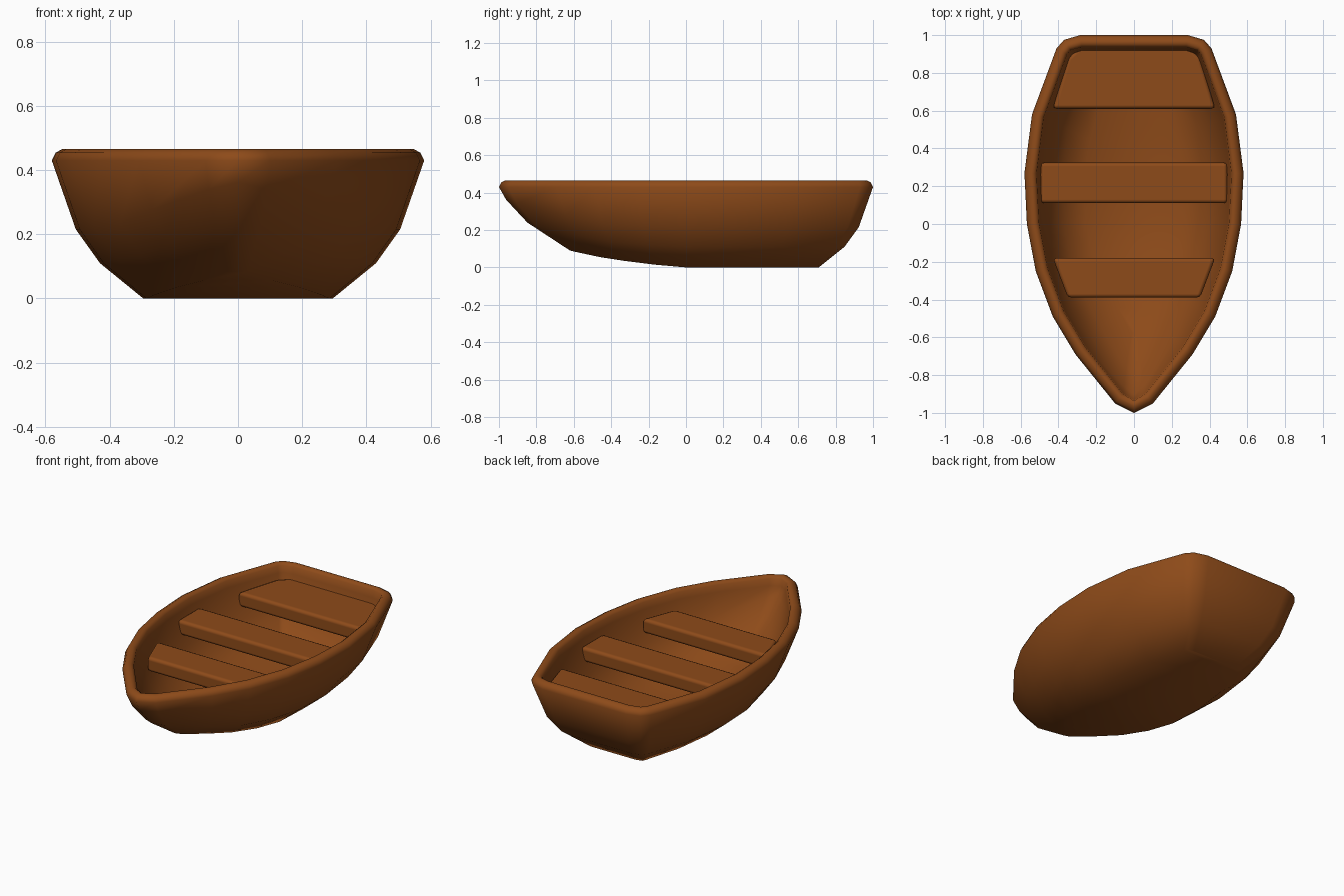
import bpy, bmesh
from mathutils import Vector

if "Cube" in bpy.data.objects:
    bpy.data.objects.remove(bpy.data.objects["Cube"])

wood = bpy.data.materials.new("brown_wood")
wood.diffuse_color = (0.27, 0.07, 0.01, 1)
wood.use_nodes = True
wood.node_tree.nodes["Principled BSDF"].inputs["Base Color"].default_value = wood.diffuse_color


def finish(bm, name):
    bmesh.ops.remove_doubles(bm, verts=bm.verts, dist=0.0005)
    bmesh.ops.recalc_face_normals(bm, faces=bm.faces)
    mesh = bpy.data.meshes.new(name)
    bm.to_mesh(mesh)
    bm.free()
    mesh.materials.append(wood)
    for p in mesh.polygons:
        p.use_smooth = True
    obj = bpy.data.objects.new(name, mesh)
    bpy.context.collection.objects.link(obj)
    return obj


# Half plan from bow to stern: gunwale (x, y), bottom edge (x, y, z), bow rake weight
PLAN = [
    (0, -1.00, 0, -.62, .09, 1), (.10, -.95, .03, -.60, .085, .8),
    (.31, -.69, .11, -.46, .055, .3), (.43, -.49, .19, -.33, .035, 0),
    (.52, -.25, .25, -.17, .015, 0), (.567, 0, .285, 0, 0, 0),
    (.58, .27, .295, .22, 0, 0), (.54, .58, .265, .45, 0, 0),
    (.41, .93, .20, .68, 0, 0), (.37, .975, .19, .70, 0, 0),
    (.285, 1.0, .15, .71, 0, 0)]
RIM_Z, TOP_Z = .43, .465
SIDE = [(0, 1), (.263, .5), (.526, .256), (1, 0)]     # inward and height fractions
BOW = [(0, 1), (.1, .8), (.4, .44), (1, 0)]


def column(i):
    """One rib of the hull: outside bottom, over the rim, to inside bottom."""
    rx, ry, bx, by, bz, w = PLAN[i]
    rim, low = Vector((rx, ry, RIM_Z)), Vector((bx, by, bz))
    a = PLAN[i - 1][:2] if i else (-.10, -.95)
    b = PLAN[i + 1][:2] if i < len(PLAN) - 1 else (-.285, 1.0)
    d1 = (Vector((rx, ry)) - Vector(a)).normalized()
    d2 = (Vector(b) - Vector((rx, ry))).normalized()
    t = (d1 + d2).normalized()
    inward = Vector((-t.y, t.x, 0))
    outer = []
    for s, f in zip(SIDE, BOW):
        u, v = s[0] + (f[0] - s[0]) * w, s[1] + (f[1] - s[1]) * w
        p = rim.lerp(low, u)
        p.z = bz + (RIM_Z - bz) * v
        outer.append(p)
    top = [rim + inward * k + Vector((0, 0, h)) for k, h in
           ((.012, .024), (.032, TOP_Z - RIM_Z), (.048, TOP_Z - RIM_Z), (.064, .022))]
    inner = [p + inward * k + Vector((0, 0, h)) for p, k, h in
             zip(outer, (.070, .058, .046, .03), (-.02, .01, .03, .05))]
    rib = outer[::-1] + top + inner
    for p in rib:
        p.x = max(p.x, 0)
    return rib


# Hull shell: ribs mirrored into a closed ring
ribs = [column(i) for i in range(len(PLAN))]
ribs += [[Vector((-p.x, p.y, p.z)) for p in r] for r in ribs[:0:-1]]
bm = bmesh.new()
grid = [[bm.verts.new(p) for p in r] for r in ribs]
n, m = len(grid), len(grid[0])
for i in range(n):
    a, b = grid[i], grid[(i + 1) % n]
    for j in range(m - 1):
        bm.faces.new((a[j], b[j], b[j + 1], a[j + 1]))
# Hull bottom and inside floor
for k in (0, m - 1):
    bm.faces.new((grid[0][k], grid[1][k], grid[n - 1][k]))
    for i in range(1, len(PLAN) - 1):
        bm.faces.new((grid[i][k], grid[i + 1][k], grid[n - i - 1][k], grid[n - i][k]))
finish(bm, "hull")


# Seats: mirrored half outlines, extruded and given rounded edges
def seat(name, half, top=.38, thick=.09):
    outline = half + [(-x, y) for x, y in reversed(half)]
    bm = bmesh.new()
    face = bm.faces.new([bm.verts.new((x, y, top - thick)) for x, y in outline])
    ext = bmesh.ops.extrude_face_region(bm, geom=[face])
    for v in ext["geom"]:
        if isinstance(v, bmesh.types.BMVert):
            v.co.z = top
    obj = finish(bm, name)
    bev = obj.modifiers.new("round", 'BEVEL')
    bev.width, bev.segments, bev.limit_method = .02, 2, 'ANGLE'
    bev.harden_normals = True


seat("bow_seat", [(.35, -.39), (.43, -.18)])
seat("middle_seat", [(.495, .11), (.495, .325)])
seat("stern_seat", [(.43, .61), (.35, .88), (.29, .935)])
